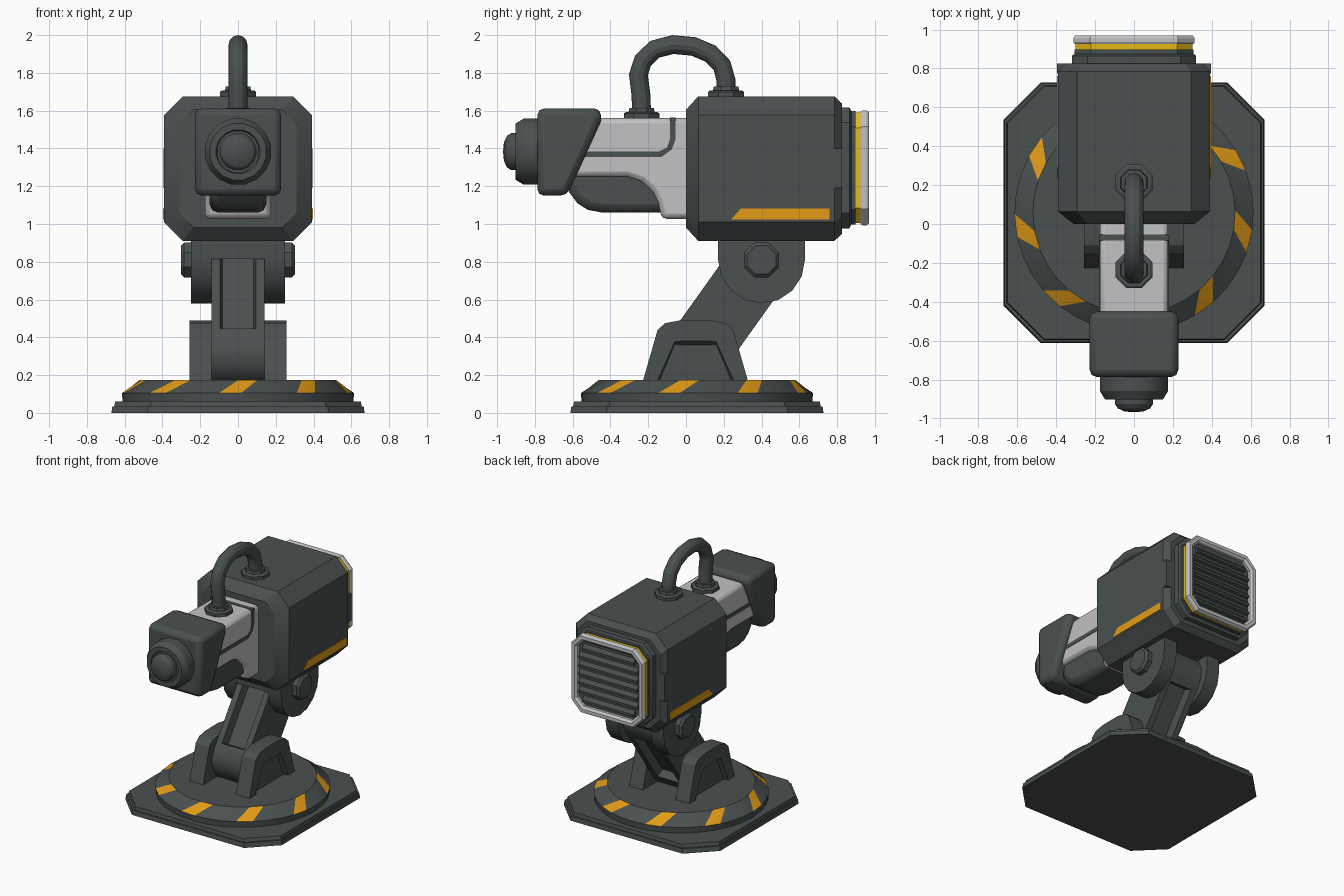
import bpy, bmesh, math
from math import sin, cos, radians, pi
from mathutils import Vector

if "Cube" in bpy.data.objects:
    bpy.data.objects.remove(bpy.data.objects["Cube"])


def colour(name, r, g, b):
    m = bpy.data.materials.new(name)
    m.diffuse_color = (r, g, b, 1)
    m.use_nodes = True
    m.node_tree.nodes["Principled BSDF"].inputs["Base Color"].default_value = m.diffuse_color
    return m


DARK = colour("dark grey", 0.068, 0.080, 0.081)
LIGHT = colour("light grey", 0.54, 0.54, 0.56)
ORANGE = colour("orange", 0.76, 0.33, 0.008)
YELLOW = colour("yellow", 0.85, 0.52, 0.01)


def finish(name, bm, mats, bevel=0, segments=2):
    bmesh.ops.recalc_face_normals(bm, faces=bm.faces[:])
    me = bpy.data.meshes.new(name)
    bm.to_mesh(me)
    bm.free()
    for m in mats:
        me.materials.append(m)
    ob = bpy.data.objects.new(name, me)
    bpy.context.collection.objects.link(ob)
    if bevel:
        mod = ob.modifiers.new("bevel", 'BEVEL')
        mod.width, mod.segments, mod.limit_method = bevel, segments, 'ANGLE'
        mod.angle_limit = radians(40)
    bpy.ops.object.select_all(action='DESELECT')
    ob.select_set(True)
    bpy.context.view_layer.objects.active = ob
    bpy.ops.object.shade_smooth_by_angle(angle=radians(28))
    return ob


def loft(name, rings, mat, paint=None, caps=True):
    """Skin a list of equal-length rings; paint(band, segment) picks a material slot."""
    bm = bmesh.new()
    vs = [[bm.verts.new(p) for p in ring] for ring in rings]
    n = len(vs[0])
    for j in range(len(vs) - 1):
        for i in range(n):
            k = (i + 1) % n
            f = bm.faces.new((vs[j][i], vs[j][k], vs[j + 1][k], vs[j + 1][i]))
            if paint:
                f.material_index = paint(j, i)
    if caps:
        bm.faces.new(vs[0])
        bm.faces.new(vs[-1])
    return finish(name, bm, mat if isinstance(mat, list) else [mat])


def lathe(name, profile, n, axis, centre, mat):
    """Revolve (radius, distance) pairs around an axis."""
    rings = []
    for r, t in profile:
        ring = []
        for i in range(n):
            a = 2 * pi * (i + 0.5) / n
            u, v = r * cos(a), r * sin(a)
            p = {'X': (t, u, v), 'Y': (u, t, v), 'Z': (u, v, t)}[axis]
            ring.append(Vector(p) + Vector(centre))
        rings.append(ring)
    return loft(name, rings, mat)


def octagon(hx, hz, c, y, zc):
    pts = [(hx, hz - c), (hx - c, hz), (c - hx, hz), (-hx, hz - c),
           (-hx, c - hz), (c - hx, -hz), (hx - c, -hz), (hx, c - hz)]
    return [(x, y, zc + z) for x, z in pts]


def extrude_x(name, profile, x0, x1, mat, bevel=0, segments=2, pockets=()):
    """Extrude a (y, z) profile along x; pockets = (direction, margin, slope, depth)."""
    bm = bmesh.new()
    a = [bm.verts.new((x0, y, z)) for y, z in profile]
    b = [bm.verts.new((x1, y, z)) for y, z in profile]
    n = len(a)
    bm.faces.new(a)
    bm.faces.new(b)
    for i in range(n):
        k = (i + 1) % n
        bm.faces.new((a[i], a[k], b[k], b[i]))
    bmesh.ops.recalc_face_normals(bm, faces=bm.faces[:])
    bm.normal_update()
    for direction, margin, slope, depth in pockets:
        f = max(bm.faces, key=lambda q: (q.normal.dot(Vector(direction)) > 0.97) * q.calc_area())
        bmesh.ops.inset_individual(bm, faces=[f], thickness=margin, depth=0)
        bmesh.ops.inset_individual(bm, faces=[f], thickness=slope, depth=-depth)
    return finish(name, bm, [mat], bevel, segments)


def box(name, x, y, z, mat, bevel=0):
    return extrude_x(name, [(y[0], z[0]), (y[1], z[0]), (y[1], z[1]), (y[0], z[1])],
                     x[0], x[1], mat, bevel)


# Floor plate with cut corners
def plate(h, z):
    return [(x, 0.058 + s, z) for x, _, s in octagon(h, h, 0.19, 0, 0)]


loft("floor_plate", [plate(0.67, 0), plate(0.665, 0.035), plate(0.655, 0.035), plate(0.65, 0.06)], DARK)

# Round base with nine slanted hazard stripes on its sloping rim
angles = [40 * k + 271 + o for k in range(9) for o in (-5.5, 5.5, 15.2, 24.8)]


def base_ring(r, z, twist):
    return [(r * cos(radians(a + twist)), 0.058 + r * sin(radians(a + twist)), z) for a in angles]


loft("round_base", [base_ring(0.61, 0.055, -5), base_ring(0.615, 0.105, -5), base_ring(0.52, 0.175, 5)],
     [DARK, ORANGE], paint=lambda band, i: int(band == 1 and i % 4 == 0))

# Lower bracket cheeks, upper clevis cheeks and hinge bolts
cheek = [(-0.258, 0.065), (-0.15, 0.44), (-0.11, 0.475), (-0.03, 0.49), (0.13, 0.49),
         (0.21, 0.475), (0.25, 0.44), (0.358, 0.065)]
HY, HZ = 0.4, 0.81
arc = [(HY + 0.23 * cos(pi + pi * i / 8), HZ + 0.23 * sin(pi + pi * i / 8)) for i in range(9)]
clevis = [(0.17, 0.93)] + arc + [(0.63, 0.93)]
for side, s in (("right", 1), ("left", -1)):
    extrude_x("lower_bracket_" + side, cheek, s * 0.14, s * 0.257, DARK,
              pockets=[((s, 0, 0), 0.11, 0.022, 0.035)])
    extrude_x("clevis_" + side, clevis, s * 0.14, s * 0.25, DARK)
    lathe("hinge_bolt_" + side, [(0.1, s * 0.24), (0.1, s * 0.285), (0.082, s * 0.302)], 8, 'X',
          (0, HY, HZ), DARK)
box("clevis_bridge", (-0.14, 0.14), (0.17, 0.35), (0.815, 0.93), DARK)

# Leaning arm with rounded ends and pockets front and back
tilt = math.atan2(0.814, 0.58)
arm = []
for (cy, cz), start in (((0.05, 0.31), tilt + pi / 2), ((0.4, 0.80), tilt - pi / 2)):
    arm += [(cy + 0.17 * cos(start + pi * i / 8), cz + 0.17 * sin(start + pi * i / 8)) for i in range(9)]
normal = Vector((0, -0.814, 0.58))
extrude_x("leaning_arm", arm, -0.14, 0.14, DARK,
          pockets=[(normal, 0.065, 0.018, 0.06), (-normal, 0.065, 0.018, 0.06)])

# Main housing with chamfered edges, side tabs and orange side stripes
ZC = 1.293
loft("main_housing", [octagon(0.31, 0.312, 0.075, 0, ZC), octagon(0.392, 0.383, 0.1, 0.065, ZC),
                      octagon(0.392, 0.383, 0.1, 0.785, ZC), octagon(0.355, 0.346, 0.09, 0.825, ZC)], DARK)
for side, s in (("right", 1), ("left", -1)):
    box("side_tab_" + side, (s * 0.34, s * 0.395), (0.775, 0.825), (1.19, 1.4), DARK)
    extrude_x("side_stripe_" + side, [(0.24, 1.025), (0.29, 1.083), (0.76, 1.083), (0.76, 1.025)],
              s * 0.388, s * 0.396, ORANGE)

# Rear vent: neck, yellow band, pale frame and louvres
ZV = 1.297
loft("vent_neck", [octagon(0.32, 0.32, 0.08, 0.81, ZV), octagon(0.32, 0.32, 0.08, 0.865, ZV),
                   octagon(0.305, 0.3, 0.08, 0.875, ZV), octagon(0.305, 0.3, 0.08, 0.898, ZV)], DARK)
loft("yellow_band", [octagon(0.3, 0.292, 0.08, 0.89, ZV), octagon(0.3, 0.292, 0.08, 0.93, ZV)], YELLOW)
frame = [(0, 0.925), (0.004, 0.925), (0.01, 0.935), (0.01, 0.955), (0, 0.97), (-0.025, 0.97),
         (-0.042, 0.955), (-0.042, 0.926)]
loft("vent_frame", [octagon(0.302 + d, 0.294 + d, 0.08 + d * 0.6, y, ZV) for d, y in frame],
     LIGHT, caps=False)
loft("vent_panel", [octagon(0.27, 0.265, 0.06, 0.92, ZV), octagon(0.27, 0.265, 0.06, 0.934, ZV)], DARK)
for i in range(7):
    z = ZV + (i - 3) * 0.067
    w = 0.22 if abs(i - 3) == 3 else 0.25
    extrude_x("louvre_%d" % (i + 1), [(0.93, z - 0.03), (0.955, z - 0.022), (0.955, z - 0.006),
                                      (0.93, z + 0.025)], -w, w, DARK)

# Pale barrel shell with a dark lower body and a dark groove
extrude_x("barrel_shell", [(0.03, 1.56), (-0.62, 1.56), (-0.62, 1.25), (-0.31, 1.25), (-0.235, 1.225),
                           (-0.175, 1.17), (-0.145, 1.11), (-0.13, 1.027), (0.03, 1.027)],
          -0.176, 0.176, LIGHT, 0.028)
extrude_x("lower_body", [(-0.62, 1.3), (-0.62, 1.17), (-0.575, 1.11), (-0.52, 1.075), (-0.44, 1.06),
                         (-0.05, 1.06), (-0.05, 1.3)], -0.15, 0.15, DARK, 0.045)
extrude_x("barrel_groove", [(-0.6, 1.355), (-0.13, 1.355), (-0.075, 1.395), (-0.055, 1.45), (-0.055, 1.563),
                            (-0.085, 1.563), (-0.085, 1.45), (-0.1, 1.405), (-0.14, 1.385), (-0.6, 1.385)],
          -0.179, 0.179, DARK)

# Head with slanted rear edge
extrude_x("head", [(-0.45, 1.612), (-0.45, 1.545), (-0.63, 1.15), (-0.787, 1.15), (-0.787, 1.612)],
          -0.228, 0.228, DARK, 0.036)

# Stepped nose with domed tip
lathe("nose", [(0.178, -0.77), (0.178, -0.86), (0.152, -0.902), (0.118, -0.902), (0.112, -0.89),
               (0.1, -0.89), (0.1, -0.925), (0.085, -0.948), (0.05, -0.964), (0.006, -0.968)],
      16, 'Y', (0, 0, 1.383), DARK)

# Hose and its octagonal sockets
path = [(-0.235, 1.57), (-0.238, 1.68), (-0.252, 1.79), (-0.228, 1.865), (-0.165, 1.925), (-0.07, 1.95),
        (0.04, 1.94), (0.13, 1.902), (0.19, 1.84), (0.212, 1.76), (0.212, 1.67)]
rings = []
for i, (y, z) in enumerate(path):
    p, q = path[max(i - 1, 0)], path[min(i + 1, len(path) - 1)]
    t = Vector((0, q[0] - p[0], q[1] - p[1])).normalized()
    side = Vector((0, -t.z, t.y))
    rings.append([Vector((0.05 * cos(k * pi / 6), y, z)) + side * 0.05 * sin(k * pi / 6)
                  for k in range(12)])
loft("hose", rings, DARK)
for name, y, z in (("front_socket", -0.235, 1.555), ("rear_socket", 0.212, 1.67)):
    lathe("hose_" + name, [(0.102, 0), (0.102, 0.03), (0.09, 0.038), (0.075, 0.038), (0.07, 0.058)],
          8, 'Z', (0, y, z), DARK)
